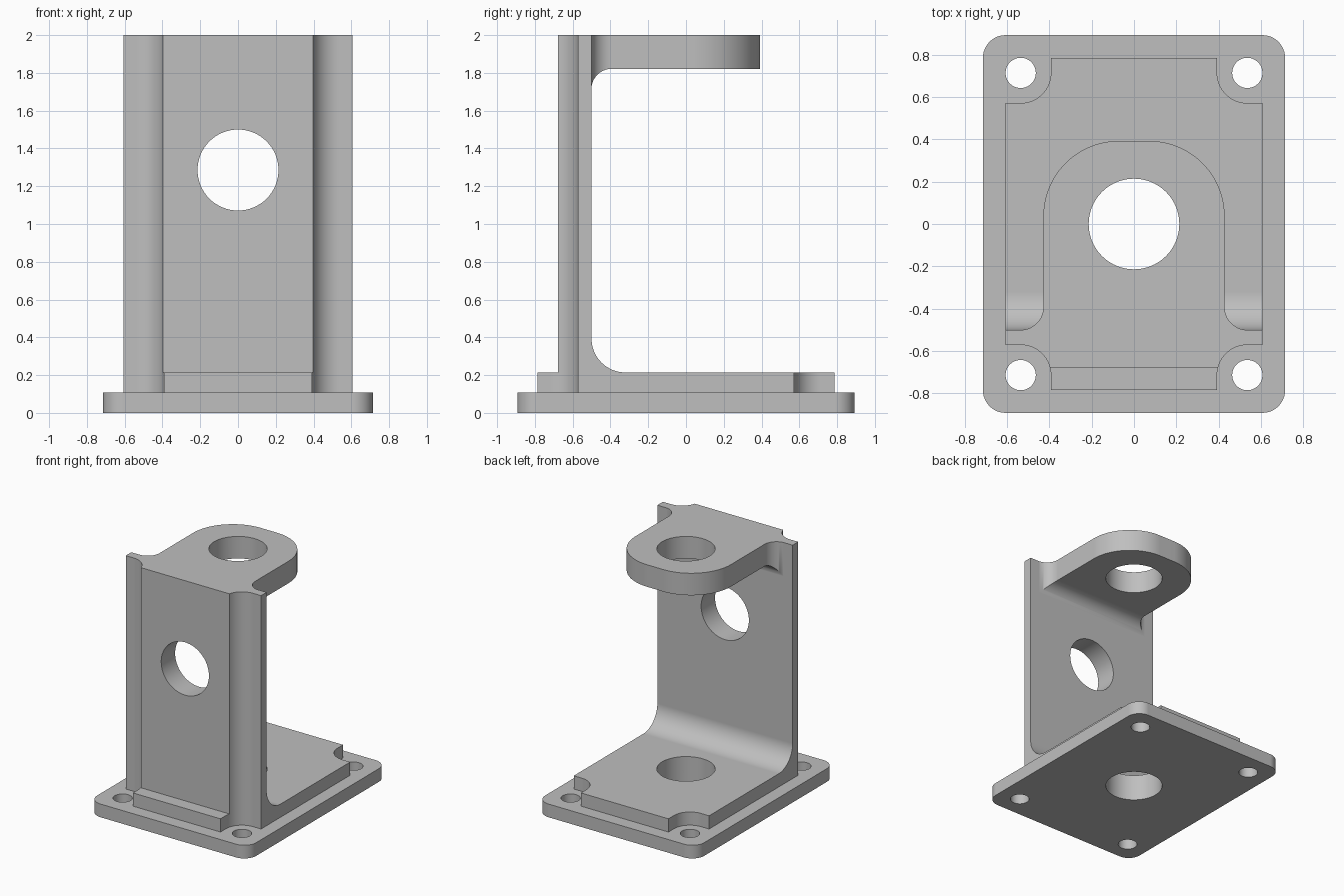
import bpy, bmesh
from math import sin, cos, radians

if "Cube" in bpy.data.objects:
    bpy.data.objects.remove(bpy.data.objects["Cube"], do_unlink=True)

U = 1 / 28  # drawing unit: the model is 56 units tall

grey = bpy.data.materials.new("plain grey")
grey.use_nodes = True
grey.diffuse_color = (0.52, 0.52, 0.52, 1)
grey.node_tree.nodes["Principled BSDF"].inputs["Base Color"].default_value = grey.diffuse_color


def arc(cx, cy, r, start, end, n=16):
    angles = [radians(start + (end - start) * i / n) for i in range(n + 1)]
    return [(cx + r * cos(a), cy + r * sin(a)) for a in angles]


def mirror_x(half):
    return half + [(-x, y) for x, y in reversed(half)]


def four_way(quarter):
    half = mirror_x(quarter)
    return half + [(x, -y) for x, y in reversed(half)]


def prism(name, outline, lo, hi, axis="z"):
    """Extrude a 2D outline between lo and hi along an axis."""
    place = {"z": lambda a, b, h: (a, b, h),
             "x": lambda a, b, h: (h, a, b),
             "y": lambda a, b, h: (a, h, b)}[axis]
    bm = bmesh.new()
    low = [bm.verts.new([c * U for c in place(a, b, lo)]) for a, b in outline]
    high = [bm.verts.new([c * U for c in place(a, b, hi)]) for a, b in outline]
    bm.faces.new(low)
    bm.faces.new(high)
    for i in range(len(low)):
        j = (i + 1) % len(low)
        bm.faces.new((low[i], low[j], high[j], high[i]))
    bmesh.ops.recalc_face_normals(bm, faces=bm.faces)
    mesh = bpy.data.meshes.new(name)
    bm.to_mesh(mesh)
    bm.free()
    mesh.materials.append(grey)
    obj = bpy.data.objects.new(name, mesh)
    bpy.context.collection.objects.link(obj)
    return obj


def activate(obj):
    bpy.ops.object.select_all(action="DESELECT")
    obj.select_set(True)
    bpy.context.view_layer.objects.active = obj


def combine(obj, tool, operation="DIFFERENCE"):
    mod = obj.modifiers.new("combine", "BOOLEAN")
    mod.operation, mod.solver, mod.object = operation, "EXACT", tool
    activate(obj)
    bpy.ops.object.modifier_apply(modifier=mod.name)
    bpy.data.objects.remove(tool, do_unlink=True)


def drill(obj, a, b, r, lo, hi, axis="z"):
    combine(obj, prism("drill", arc(a, b, r, 0, 354.375, 63), lo, hi, axis))


# Base plate with rounded corners, bolt holes and central bore
base = prism("base_plate", four_way(arc(17, 22, 3, 0, 90, 12)), 0, 3)
for x in (-15, 15):
    for y in (-20, 20):
        drill(base, x, y, 2, -2, 5)
drill(base, 0, 0, 6, -2, 5)

# Pad and upright wall share one notched outline
notched = [(17, 16)] + arc(15, 20, 4, 270, 180) + [(11, 22)]
bracket = prism("upright_bracket", four_way(notched), 3, 56)
combine(bracket, prism("front_step", [(-30, 6), (-19, 6), (-19, 60), (-30, 60)], -30, 30, "x"))
opening = arc(-9, 11, 5, 180, 270) + [(30, 6), (30, 60), (-14, 60)]
combine(bracket, prism("opening", opening, -30, 30, "x"))

# Top flange, flared into the wall, with a fillet underneath
flange_half = [(15, -16)] + arc(15, -11.02, 3, 270, 180) + arc(2, 1, 10, 0, 90, 24)
flange = prism("top_flange", mirror_x(flange_half), 46, 56)
under = arc(-11.02, 48, 3, 180, 90) + [(30, 51), (30, 40), (-14.02, 40)]
combine(flange, prism("under_flange", under, -30, 30, "x"))
combine(bracket, flange, "UNION")

# Vertical bore through pad and flange, and the hole in the wall
drill(bracket, 0, 0, 6, -2, 60)
drill(bracket, 0, 36, 6, -25, -10, "y")

for obj in (base, bracket):
    activate(obj)
    bpy.ops.object.shade_smooth_by_angle(angle=radians(30))
    weighted = obj.modifiers.new("even_shading", "WEIGHTED_NORMAL")
    weighted.keep_sharp = True
